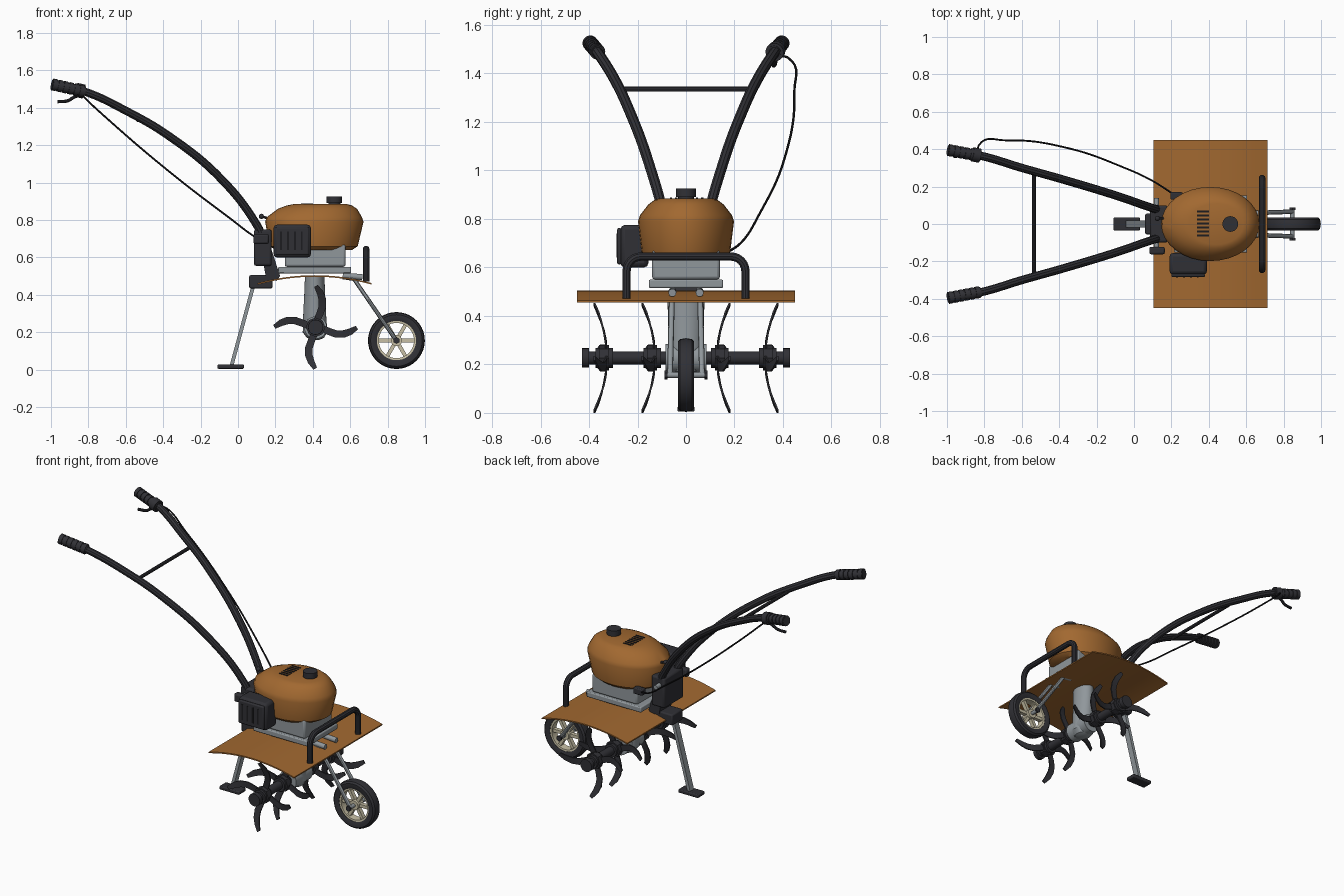
import bpy, bmesh, math
from mathutils import Vector, Matrix

if "Cube" in bpy.data.objects:
    bpy.data.objects.remove(bpy.data.objects["Cube"])


def material(name, rgb):
    m = bpy.data.materials.new(name)
    m.diffuse_color = (*rgb, 1)
    m.use_nodes = True
    m.node_tree.nodes["Principled BSDF"].inputs["Base Color"].default_value = m.diffuse_color
    return m


ORANGE = material("orange paint", (0.36, 0.14, 0.03))
DARK = material("dark rubber", (0.03, 0.03, 0.036))
BLACK = material("black slots", (0.012, 0.012, 0.014))
GREY = material("grey metal", (0.28, 0.31, 0.33))
CREAM = material("cream rim", (0.58, 0.53, 0.38))


def finish(bm, name, mat, bevel=0.0):
    bmesh.ops.recalc_face_normals(bm, faces=bm.faces)
    me = bpy.data.meshes.new(name)
    bm.to_mesh(me)
    bm.free()
    ob = bpy.data.objects.new(name, me)
    bpy.context.collection.objects.link(ob)
    me.materials.append(mat)
    if bevel:
        mod = ob.modifiers.new("rounding", 'BEVEL')
        mod.width, mod.segments = bevel, 2
    return ob


def box(name, lo, hi, mat, bevel=0.0):
    bm = bmesh.new()
    lo, hi = Vector(lo), Vector(hi)
    bmesh.ops.create_cube(bm, size=1, matrix=Matrix.Translation((lo + hi) / 2)
                          @ Matrix.Diagonal((*(hi - lo), 1)))
    return finish(bm, name, mat, bevel)


def rod(name, a, b, r, mat, r2=None, sides=20):
    a, b = Vector(a), Vector(b)
    d = b - a
    bm = bmesh.new()
    bmesh.ops.create_cone(bm, cap_ends=True, segments=sides, radius1=r,
                          radius2=r if r2 is None else r2, depth=d.length,
                          matrix=Matrix.Translation((a + b) / 2)
                          @ d.to_track_quat('Z', 'Y').to_matrix().to_4x4())
    return finish(bm, name, mat)


def tube(name, pts, r, mat, smooth=True, res=3):
    cu = bpy.data.curves.new(name, 'CURVE')
    cu.dimensions = '3D'
    cu.bevel_depth, cu.bevel_resolution, cu.use_fill_caps = r, res, True
    cu.resolution_u = 8
    if smooth:
        s = cu.splines.new('BEZIER')
        s.bezier_points.add(len(pts) - 1)
        for p, co in zip(s.bezier_points, pts):
            p.co = co
            p.handle_left_type = p.handle_right_type = 'AUTO'
    else:
        s = cu.splines.new('POLY')
        s.points.add(len(pts) - 1)
        for p, co in zip(s.points, pts):
            p.co = (*co, 1)
    cu.materials.append(mat)
    ob = bpy.data.objects.new(name, cu)
    bpy.context.collection.objects.link(ob)
    bpy.ops.object.select_all(action='DESELECT')
    ob.select_set(True)
    bpy.context.view_layer.objects.active = ob
    bpy.ops.object.convert(target='MESH')
    return bpy.context.object


def loft(name, rings, mat, n=32, axis='Z'):
    """Stack of ellipses (height, centre, half x, half y)."""
    bm = bmesh.new()
    loops = []
    for z, cx, a, b in rings:
        loops.append([bm.verts.new((cx + a * math.cos(t), b * math.sin(t), z))
                      for t in (2 * math.pi * i / n for i in range(n))])
    for l0, l1 in zip(loops, loops[1:]):
        for i in range(n):
            j = (i + 1) % n
            bm.faces.new((l0[i], l0[j], l1[j], l1[i]))
    bm.faces.new(loops[0])
    bm.faces.new(loops[-1])
    return finish(bm, name, mat)


def ring(name, centre, profile, mat, n=40):
    """Closed profile of (radius, y) turned about the y axis."""
    bm = bmesh.new()
    loops = [[bm.verts.new((centre[0] + r * math.cos(t), centre[1] + y, centre[2] + r * math.sin(t)))
              for r, y in profile] for t in (2 * math.pi * i / n for i in range(n))]
    m = len(profile)
    for i in range(n):
        for j in range(m):
            k = (j + 1) % m
            a, b = loops[i], loops[(i + 1) % n]
            bm.faces.new((a[j], a[k], b[k], b[j]))
    return finish(bm, name, mat)


# engine: mounting flange, block, shroud, filler cap
box("engine_flange", (0.215, -0.153, 0.515), (0.605, 0.153, 0.55), GREY, 0.006)
box("engine_block", (0.25, -0.14, 0.55), (0.575, 0.14, 0.67), GREY, 0.012)
loft("engine_shroud", [(0.64, 0.405, 0.205, 0.16), (0.66, 0.405, 0.235, 0.182), (0.79, 0.408, 0.263, 0.198),
                       (0.815, 0.408, 0.255, 0.19), (0.86, 0.425, 0.212, 0.155), (0.878, 0.435, 0.175, 0.13),
                       (0.885, 0.44, 0.145, 0.11)], ORANGE)
rod("filler_neck", (0.515, 0, 0.88), (0.515, 0, 0.892), 0.032, DARK)
rod("filler_cap", (0.515, 0, 0.89), (0.515, 0, 0.925), 0.042, DARK, sides=24)
for i in range(7):
    y = -0.062 + i * 0.0215
    box("shroud_slot", (0.338, y - 0.005, 0.88), (0.4, y + 0.005, 0.888), BLACK)

# muffler on the near side with upright ribs
box("muffler", (0.19, -0.27, 0.6), (0.39, -0.155, 0.775), DARK, 0.018)
box("muffler_cover", (0.2, -0.284, 0.612), (0.38, -0.265, 0.763), DARK, 0.008)
for i in range(4):
    x = 0.225 + i * 0.037
    box("muffler_slot", (x, -0.287, 0.64), (x + 0.01, -0.282, 0.74), BLACK)
box("muffler_bracket", (0.26, -0.16, 0.63), (0.35, -0.13, 0.72), DARK)

# arched deck
bm = bmesh.new()
N = 16
rows = []
for i in range(N + 1):
    t = i / N
    x = 0.105 + 0.61 * t
    z = 0.505 - 0.042 * (2 * t - 1) ** 2
    rows.append([bm.verts.new((x, y, z + dz)) for y, dz in
                 ((-0.45, 0), (0.45, 0), (0.45, -0.008), (-0.45, -0.008))])
for a, b in zip(rows, rows[1:]):
    for j in range(4):
        k = (j + 1) % 4
        bm.faces.new((a[j], a[k], b[k], b[j]))
bm.faces.new(rows[0])
bm.faces.new(rows[-1])
finish(bm, "deck", ORANGE)

# front bumper hoop
X = 0.685
arc = [(X, 0.185 + 0.06 * math.cos(t), 0.585 + 0.06 * math.sin(t))
       for t in (math.pi / 2 * i / 6 for i in range(7))]
half = [(X, 0.245, 0.472)] + arc
tube("bumper", half + [(x, -y, z) for x, y, z in reversed(half)], 0.018, DARK, smooth=False)

# handle bracket and rear mounting parts
box("handle_bracket", (0.085, -0.1, 0.555), (0.18, 0.1, 0.75), DARK, 0.012)
bm = bmesh.new()
prof = [(0.13, 0.6), (0.18, 0.64), (0.225, 0.5), (0.205, 0.475), (0.15, 0.49)]
lo, hi = [[bm.verts.new((x, y, z)) for x, z in prof] for y in (-0.06, 0.06)]
bm.faces.new(lo)
bm.faces.new(hi)
for i in range(5):
    j = (i + 1) % 5
    bm.faces.new((lo[i], lo[j], hi[j], hi[i]))
finish(bm, "bracket_neck", DARK)
box("stand_socket", (0.06, -0.055, 0.435), (0.185, 0.055, 0.505), DARK, 0.008)
rod("clamp_bolt", (0.12, -0.13, 0.7), (0.12, 0.14, 0.7), 0.014, GREY)
box("clamp_knob", (0.082, -0.162, 0.672), (0.165, -0.122, 0.725), DARK, 0.01)
box("cable_box", (0.195, 0.13, 0.635), (0.26, 0.17, 0.675), DARK, 0.006)
tube("throttle_lever", [(0.21, 0.03, 0.78), (0.17, 0.03, 0.805), (0.125, 0.03, 0.82)], 0.007, DARK)
bm = bmesh.new()
bmesh.ops.create_uvsphere(bm, u_segments=12, v_segments=8, radius=0.014,
                          matrix=Matrix.Translation((0.125, 0.03, 0.82)))
finish(bm, "throttle_ball", DARK)

# handlebars with ribbed grips
for s in (-1, 1):
    tube("handlebar", [(0.14, s * 0.075, 0.69), (0.1, s * 0.085, 0.775), (-0.09, s * 0.15, 1.02), (-0.37, s * 0.235, 1.25),
                       (-0.6, s * 0.3, 1.385), (-0.82, s * 0.365, 1.487), (-0.985, s * 0.393, 1.525)], 0.022, DARK)
    a, b = Vector((-0.82, s * 0.363, 1.487)), Vector((-0.995, s * 0.396, 1.526))
    rod("grip", a, b, 0.027, DARK)
    for i in range(6):
        p = a.lerp(b, 0.04 + i * 0.165)
        rod("grip_rib", p, p + (b - a) * 0.12, 0.032, DARK, sides=24)
tube("handle_crossbar", [(-0.535, -0.275, 1.335), (-0.535, 0.275, 1.335)], 0.011, DARK, smooth=False)

# clutch lever and its cable
rod("lever_clamp", (-0.825, 0.365, 1.487), (-0.865, 0.373, 1.496), 0.038, DARK)
tube("clutch_lever", [(-0.84, 0.367, 1.468), (-0.875, 0.37, 1.458), (-0.91, 0.366, 1.438), (-0.965, 0.362, 1.433)], 0.009, DARK)
tube("clutch_cable", [(-0.83, 0.37, 1.47), (-0.83, 0.42, 1.465), (-0.68, 0.447, 1.325), (-0.35, 0.405, 1.045),
                      (-0.05, 0.3, 0.815), (0.1, 0.23, 0.705), (0.21, 0.16, 0.655)], 0.005, BLACK, res=2)

# rear stand
bm = bmesh.new()
a, b = Vector((0.085, 0, 0.46)), Vector((-0.035, 0, 0.02))
d = b - a
bmesh.ops.create_cube(bm, size=1, matrix=Matrix.Translation((a + b) / 2)
                      @ Matrix.Rotation(math.atan2(d.x, d.z), 4, 'Y')
                      @ Matrix.Diagonal((0.02, 0.04, d.length, 1)))
finish(bm, "stand_leg", GREY)
box("stand_foot", (-0.11, -0.035, 0.005), (0.032, 0.035, 0.028), DARK, 0.006)

# transmission leg
loft("transmission_leg", [(0.5, 0.41, 0.052, 0.076), (0.4, 0.41, 0.056, 0.075), (0.28, 0.41, 0.062, 0.07),
                          (0.2, 0.412, 0.066, 0.07), (0.17, 0.414, 0.045, 0.055), (0.16, 0.415, 0.02, 0.03)], GREY)
rod("transmission_hub", (0.415, -0.085, 0.225), (0.415, 0.085, 0.225), 0.06, GREY, sides=28)

# tine axle, collars and hubs
C = Vector((0.415, 0, 0.227))
rod("tine_axle", C + Vector((0, -0.42, 0)), C + Vector((0, 0.42, 0)), 0.027, DARK)


def tine(name, y0, side, turn):
    """Flat hooked blade bending outward toward its tip."""
    bm = bmesh.new()
    path = [(0.0, 0.02), (0.022, 0.07), (0.036, 0.11), (0.036, 0.15), (0.024, 0.185), (0.002, 0.221)]
    width = [0.018, 0.019, 0.02, 0.02, 0.018, 0.011]
    rows = []
    for i, (u, v) in enumerate(path):
        p, q = path[max(i - 1, 0)], path[min(i + 1, 5)]
        n = Vector((q[1] - p[1], p[0] - q[0])).normalized() * width[i]
        y = y0 + side * 0.052 * (v / 0.221) ** 2
        rows.append([bm.verts.new((u + e * n.x, y + h, v + e * n.y))
                     for e, h in ((-1, -0.004), (1, -0.004), (1, 0.004), (-1, 0.004))])
    for a, b in zip(rows, rows[1:]):
        for j in range(4):
            k = (j + 1) % 4
            bm.faces.new((a[j], a[k], b[k], b[j]))
    bm.faces.new(rows[0])
    bm.faces.new(rows[-1])
    bm.transform(Matrix.Translation(C) @ Matrix.Rotation(turn, 4, 'Y'))
    finish(bm, name, DARK)


for s in (-1, 1):
    rod("axle_end", C + Vector((0, s * 0.4, 0)), C + Vector((0, s * 0.428, 0)), 0.04, DARK)
    for y in (0.14, 0.338):
        rod("tine_hub", C + Vector((0, s * y - 0.036, 0)), C + Vector((0, s * y + 0.036, 0)), 0.041, DARK)
        rod("tine_plate", C + Vector((0, s * y - 0.02, 0)), C + Vector((0, s * y + 0.02, 0)), 0.052, DARK, sides=8)
        for k in range(4):
            tine("tine_blade", s * (y - 0.012), s, k * math.pi / 2)

# front wheel: tyre, rim, spokes, hub
W = Vector((0.847, 0, 0.156))
ring("tyre", W, [(0.105, -0.028), (0.118, -0.034), (0.138, -0.034), (0.148, -0.024), (0.152, 0),
                 (0.148, 0.024), (0.138, 0.034), (0.118, 0.034), (0.105, 0.028)], DARK)
ring("wheel_rim", W, [(0.094, -0.024), (0.108, -0.026), (0.108, 0.026), (0.094, 0.024)], CREAM)
rod("wheel_hub", W + Vector((0, -0.03, 0)), W + Vector((0, 0.03, 0)), 0.03, CREAM)
for k in range(6):
    bm = bmesh.new()
    bmesh.ops.create_cube(bm, size=1, matrix=Matrix.Translation(W) @ Matrix.Rotation(k * math.pi / 3, 4, 'Y')
                          @ Matrix.Translation((0.06, 0, 0)) @ Matrix.Diagonal((0.08, 0.026, 0.02, 1)))
    finish(bm, "wheel_spoke", CREAM)
rod("wheel_axle", W + Vector((0, -0.08, 0)), W + Vector((0, 0.08, 0)), 0.012, GREY)

# wheel struts and their mounts on the deck
for s in (-1, 1):
    tube("wheel_strut", [(0.56, s * 0.058, 0.495), (0.62, s * 0.058, 0.485), (0.847, s * 0.066, 0.156)], 0.012, GREY, smooth=False)
    rod("strut_mount", (0.56, s * 0.056, 0.502), (0.665, s * 0.056, 0.495), 0.016, GREY)
    rod("axle_nut", W + Vector((0, s * 0.076, 0)), W + Vector((0, s * 0.088, 0)), 0.018, DARK, sides=6)

# smooth shading with sharp edges kept
bpy.ops.object.select_all(action='SELECT')
bpy.context.view_layer.objects.active = bpy.context.selected_objects[0]
bpy.ops.object.shade_smooth_by_angle(angle=math.radians(35))
